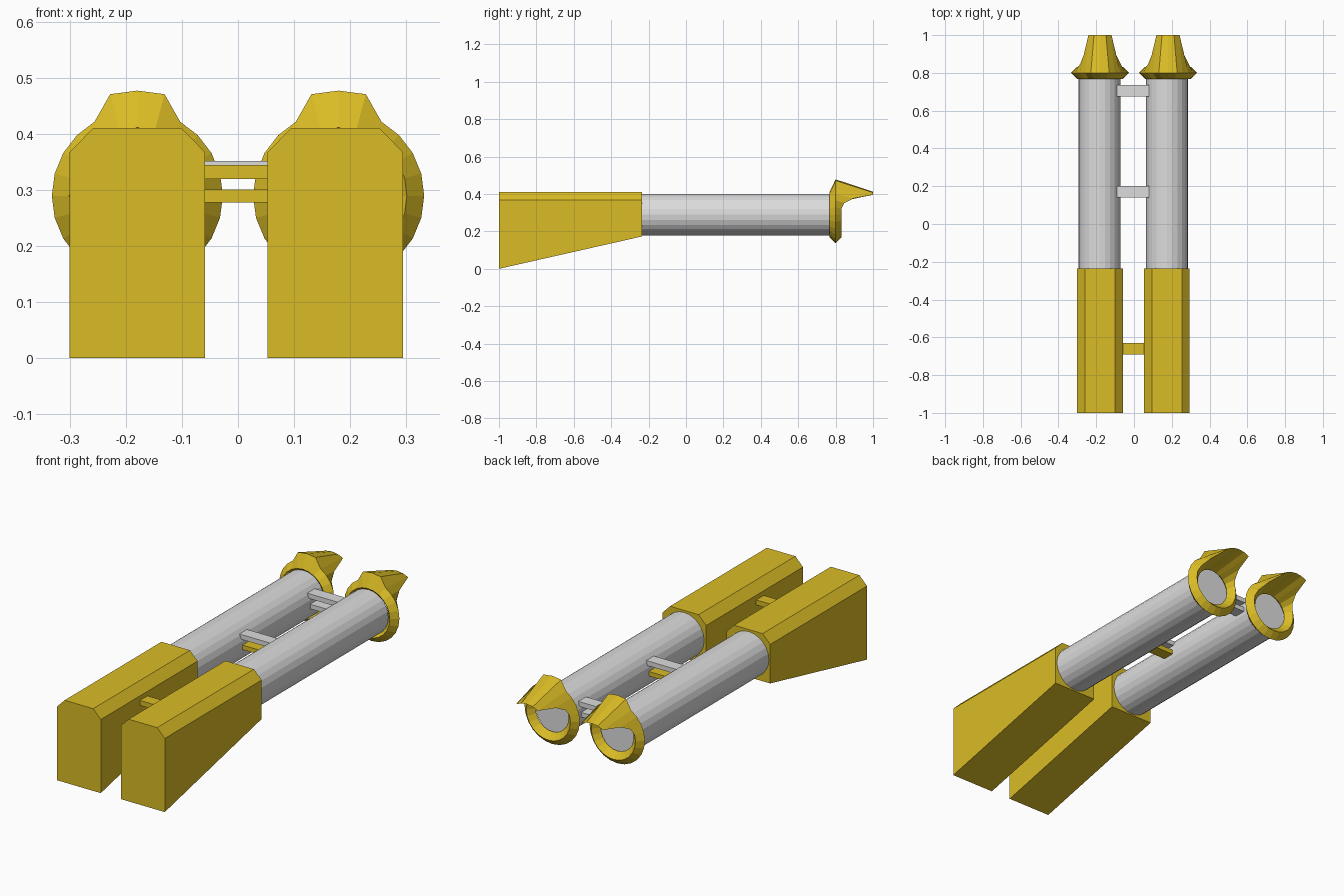
import bpy, bmesh, math
from mathutils import Matrix

old = bpy.data.objects.get("Cube")
if old:
    bpy.data.objects.remove(old, do_unlink=True)


def material(name, rgb):
    m = bpy.data.materials.new(name)
    m.use_nodes = True
    m.diffuse_color = (*rgb, 1)
    m.node_tree.nodes["Principled BSDF"].inputs["Base Color"].default_value = (*rgb, 1)
    return m


yellow = material("mustard yellow", (0.70, 0.50, 0.0185))
grey = material("light grey", (0.72, 0.72, 0.72))


def finish(name, bm, mat):
    bmesh.ops.recalc_face_normals(bm, faces=bm.faces)
    mesh = bpy.data.meshes.new(name)
    bm.to_mesh(mesh)
    bm.free()
    mesh.materials.append(mat)
    obj = bpy.data.objects.new(name, mesh)
    bpy.context.collection.objects.link(obj)
    return obj


def box(name, x0, x1, y0, y1, z0, z1, mat):
    bm = bmesh.new()
    size = Matrix.Diagonal((x1 - x0, y1 - y0, z1 - z0, 1))
    centre = Matrix.Translation(((x0 + x1) / 2, (y0 + y1) / 2, (z0 + z1) / 2))
    bmesh.ops.create_cube(bm, size=1, matrix=centre @ size)
    return finish(name, bm, mat)


def stock(name, cx):
    # Chamfered block whose underside rises toward the tube
    bm = bmesh.new()
    rings = []
    for y, bottom in ((-1.0, 0.0), (-0.235, 0.173)):
        profile = [(-0.121, bottom), (0.121, bottom), (0.121, 0.368),
                   (0.079, 0.411), (-0.079, 0.411), (-0.121, 0.368)]
        rings.append([bm.verts.new((cx + x, y, z)) for x, z in profile])
    a, b = rings
    for i in range(6):
        j = (i + 1) % 6
        bm.faces.new((a[i], a[j], b[j], b[i]))
    bm.faces.new(a)
    bm.faces.new(b)
    return finish(name, bm, yellow)


def tube(name, cx):
    bm = bmesh.new()
    bmesh.ops.create_cone(bm, cap_ends=True, segments=24, radius1=0.111, radius2=0.111,
                          depth=1.03, matrix=Matrix.Translation((cx, 0.265, 0.29))
                          @ Matrix.Rotation(math.pi / 2, 4, "X"))
    return finish(name, bm, grey)


def flared_ring(name, cx):
    # Four-sided ring with its upper rear edge drawn out into a beak
    bm = bmesh.new()
    n = 24
    reach = {0: 1.0, 15: 1.0, 30: 1.0, 45: 0.895, 60: 0.845}
    rings = []
    for i in range(n):
        deg = i * 360 // n
        from_top = min(abs(deg - 90), 360 - abs(deg - 90))
        outer = 0.188 if from_top <= 15 else 0.153
        section = [(0.122, 0.768), (outer, 0.80),
                   (0.122, reach.get(from_top, 0.831)), (0.091, 0.80)]
        c, s = math.cos(math.radians(deg)), math.sin(math.radians(deg))
        rings.append([bm.verts.new((cx + r * c, y, 0.29 + r * s)) for r, y in section])
    for i in range(n):
        a, b = rings[i], rings[(i + 1) % n]
        for k in range(4):
            m = (k + 1) % 4
            bm.faces.new((a[k], a[m], b[m], b[k]))
    return finish(name, bm, yellow)


# Two matching barrels
for side, s in (("left", 1), ("right", -1)):
    stock(side + "_stock", s * 0.177 - 0.003)
    tube(side + "_tube", s * 0.179 - 0.004)
    flared_ring(side + "_flared_ring", s * 0.18)

# Cross bars joining the barrels
box("stock_bar", -0.07, 0.065, -0.69, -0.63, 0.32, 0.345, yellow)
for label, y in (("middle", 0.17), ("rear", 0.705)):
    box(label + "_upper_bar", -0.09, 0.08, y - 0.03, y + 0.03, 0.328, 0.352, grey)
    box(label + "_lower_bar", -0.09, 0.08, y - 0.03, y + 0.03, 0.278, 0.301,
        yellow if label == "middle" else grey)
